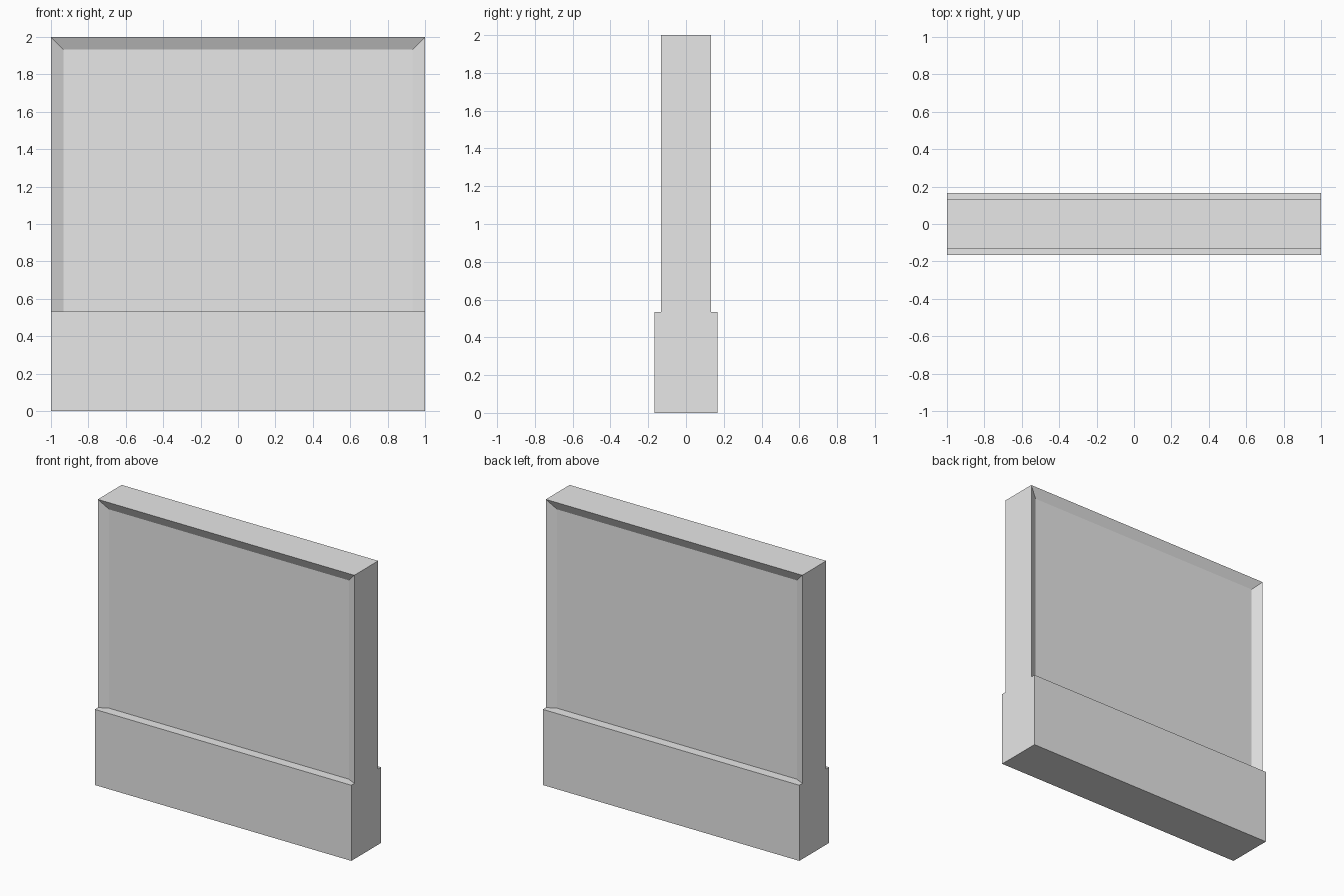
import bpy
import bmesh
from mathutils import Matrix

cube = bpy.data.objects.get("Cube")
if cube:
    bpy.data.objects.remove(cube, do_unlink=True)

WIDTH, HEIGHT = 2.0, 2.0
BASE_TOP = 0.533
BASE_DEPTH, WALL_DEPTH = 0.333, 0.266
BORDER, RECESS = 0.066, 0.033

grey = bpy.data.materials.new("plain_grey")
grey.use_nodes = True
grey.diffuse_color = (0.8, 0.8, 0.8, 1)
grey.node_tree.nodes["Principled BSDF"].inputs["Base Color"].default_value = (0.8, 0.8, 0.8, 1)


def box(bm, depth, bottom, top):
    """Full-width block between two heights."""
    size = Matrix.Diagonal((WIDTH, depth, top - bottom, 1))
    bmesh.ops.create_cube(bm, size=1, matrix=Matrix.Translation((0, 0, (bottom + top) / 2)) @ size)


def finish(bm, name):
    mesh = bpy.data.meshes.new(name)
    bm.to_mesh(mesh)
    bm.free()
    mesh.materials.append(grey)
    bpy.context.collection.objects.link(bpy.data.objects.new(name, mesh))


# Thicker plinth
bm = bmesh.new()
box(bm, BASE_DEPTH, 0, BASE_TOP)
finish(bm, "wall_base")

# Upper wall with a sloped border around a sunken panel on both sides
bm = bmesh.new()
box(bm, WALL_DEPTH, BASE_TOP, HEIGHT)
bm.normal_update()
panels = [f for f in bm.faces if abs(f.normal.y) > 0.9]
bmesh.ops.inset_individual(bm, faces=panels, thickness=BORDER, depth=-RECESS, use_even_offset=True)

# Run the panels straight down to the plinth, open at the bottom
for face in panels:
    for v in face.verts:
        if v.co.z < HEIGHT / 2:
            v.co.z = BASE_TOP
hidden = [f for f in bm.faces if all(v.co.z < BASE_TOP + 0.001 for v in f.verts)]
bmesh.ops.delete(bm, geom=hidden, context="FACES")
bm.normal_update()
finish(bm, "upper_wall")
